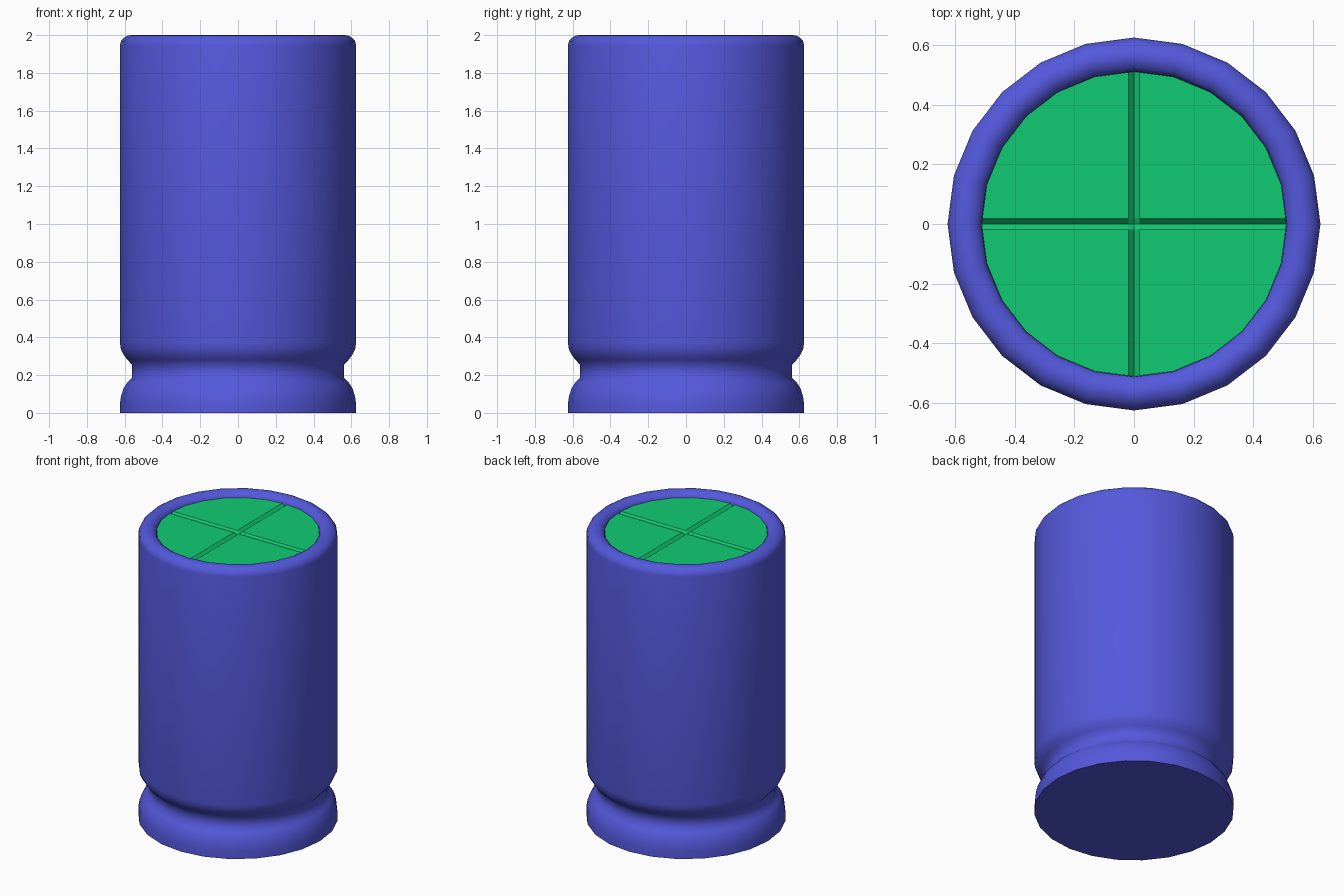
import bpy, bmesh, math

if "Cube" in bpy.data.objects:
    bpy.data.objects.remove(bpy.data.objects["Cube"])

SIDES = 24

def material(name, rgb):
    m = bpy.data.materials.new(name)
    m.diffuse_color = (*rgb, 1)
    m.use_nodes = True
    m.node_tree.nodes["Principled BSDF"].inputs["Base Color"].default_value = m.diffuse_color
    return m

def add_object(name, bm, mat):
    bmesh.ops.recalc_face_normals(bm, faces=bm.faces)
    me = bpy.data.meshes.new(name)
    bm.to_mesh(me)
    bm.free()
    ob = bpy.data.objects.new(name, me)
    bpy.context.collection.objects.link(ob)
    me.materials.append(mat)
    return ob

blue = material("blue_sleeve", (0.09, 0.10, 0.72))
green = material("green_cap", (0.005, 0.60, 0.17))

# Sleeve: turned profile (radius, height) with crimped neck and rolled rim
profile = [(0.625, 0), (0.625, 0.05), (0.619, 0.09), (0.606, 0.13), (0.585, 0.162),
           (0.56, 0.188), (0.56, 0.255), (0.585, 0.28), (0.606, 0.308), (0.62, 0.337),
           (0.625, 0.37), (0.625, 1.945), (0.62, 1.968), (0.605, 1.985), (0.585, 1.997),
           (0.565, 2.0), (0.545, 1.997), (0.525, 1.985), (0.513, 1.97), (0.51, 1.945), (0.51, 1.92)]
bm = bmesh.new()
rings = []
for r, z in profile:
    rings.append([bm.verts.new((r * math.cos(a), r * math.sin(a), z))
                  for a in (2 * math.pi * i / SIDES for i in range(SIDES))])
for lo, hi in zip(rings, rings[1:]):
    for i in range(SIDES):
        j = (i + 1) % SIDES
        bm.faces.new((lo[i], lo[j], hi[j], hi[i]))
bm.faces.new(rings[0][::-1])
sleeve = add_object("sleeve", bm, blue)
bpy.context.view_layer.objects.active = sleeve
sleeve.select_set(True)
bpy.ops.object.shade_smooth_by_angle(angle=math.radians(50))

# Top cap: disc with a V-shaped groove along each axis
bm = bmesh.new()
bmesh.ops.create_circle(bm, cap_ends=True, segments=SIDES, radius=0.511)
for axis in ((1, 0, 0), (0, 1, 0)):
    for d in (-0.018, 0, 0.018):
        bmesh.ops.bisect_plane(bm, geom=bm.verts[:] + bm.edges[:] + bm.faces[:], dist=1e-5,
                               plane_co=[c * d for c in axis], plane_no=axis)
for v in bm.verts:
    in_groove = min(abs(v.co.x), abs(v.co.y)) < 0.001
    v.co.z = 1.945 if in_groove else 1.965
cap = add_object("vent_cap", bm, green)
if cap.data.polygons[0].normal.z < 0:
    cap.data.flip_normals()
